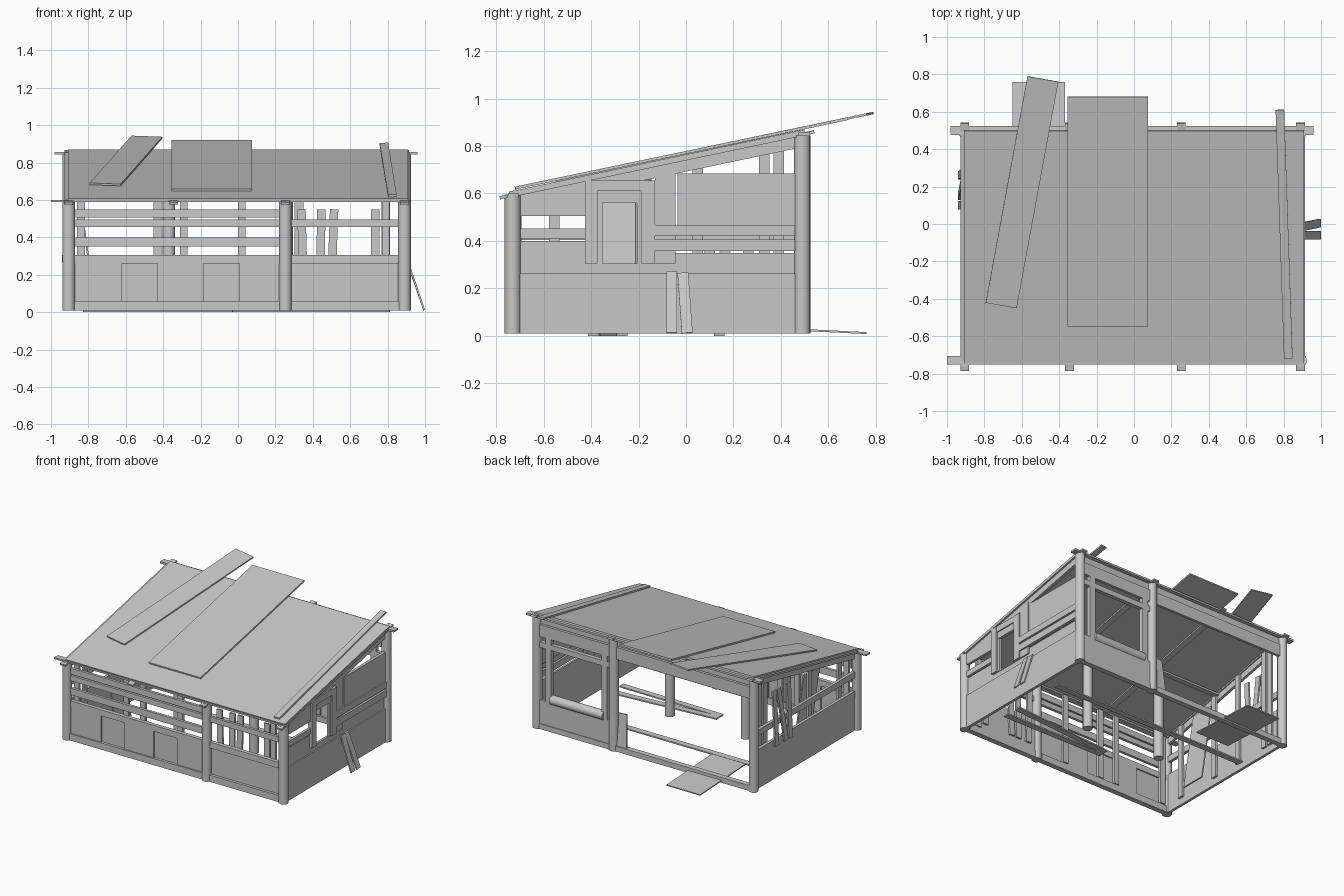
import bpy, bmesh, math
from mathutils import Vector, Matrix

if "Cube" in bpy.data.objects:
    bpy.data.objects.remove(bpy.data.objects["Cube"])

wood = bpy.data.materials.new("weathered grey wood")
wood.use_nodes = True
GREY = (0.58, 0.58, 0.58, 1)
wood.diffuse_color = GREY
wood.node_tree.nodes["Principled BSDF"].inputs["Base Color"].default_value = GREY

SLOPE = 0.21


def roof_z(y):
    return 0.602 + SLOPE * (y + 0.74)


def finish(name, bm):
    mesh = bpy.data.meshes.new(name)
    bm.to_mesh(mesh)
    bm.free()
    mesh.materials.append(wood)
    obj = bpy.data.objects.new(name, mesh)
    bpy.context.collection.objects.link(obj)
    return obj


def box(name, xs, ys, zs):
    bm = bmesh.new()
    size = [b - a for a, b in (xs, ys, zs)]
    mid = [(a + b) / 2 for a, b in (xs, ys, zs)]
    bmesh.ops.create_cube(bm, size=1, matrix=Matrix.Translation(mid) @ Matrix.Diagonal((*size, 1)))
    return finish(name, bm)


def plank(name, start, end, width, thick, across):
    """Board from start to end; its width runs roughly along 'across'."""
    a, b = Vector(start), Vector(end)
    along = (b - a).normalized()
    normal = along.cross(Vector(across)).normalized()
    side = normal.cross(along)
    frame = Matrix((along, side, normal)).transposed().to_4x4()
    bm = bmesh.new()
    bmesh.ops.create_cube(bm, size=1, matrix=Matrix.Translation((a + b) / 2) @ frame
                          @ Matrix.Diagonal(((b - a).length, width, thick, 1)))
    return finish(name, bm)


def pole(name, start, end, radius):
    a, b = Vector(start), Vector(end)
    turn = (b - a).to_track_quat('Z', 'Y').to_matrix().to_4x4()
    bm = bmesh.new()
    bmesh.ops.create_cone(bm, cap_ends=True, segments=16, radius1=radius, radius2=radius,
                          depth=(b - a).length, matrix=Matrix.Translation((a + b) / 2) @ turn)
    obj = finish(name, bm)
    bpy.context.view_layer.objects.active = obj
    obj.select_set(True)
    bpy.ops.object.shade_smooth_by_angle(angle=math.radians(40))
    obj.select_set(False)


def gable(name, x, y0, y1, z0=None):
    """Side board whose top edge follows the roof; without z0 the bottom follows it too."""
    bm = bmesh.new()
    top = [roof_z(y) - 0.01 for y in (y0, y1)]
    low = [t - 0.055 for t in top] if z0 is None else [z0, z0]
    corners = [(y0, low[0]), (y1, low[1]), (y1, top[1]), (y0, top[0])]
    face = bm.faces.new([bm.verts.new((x - 0.01, y, z)) for y, z in corners])
    new = bmesh.ops.extrude_face_region(bm, geom=[face])["geom"]
    bmesh.ops.translate(bm, vec=(0.02, 0, 0), verts=[v for v in new if isinstance(v, bmesh.types.BMVert)])
    bmesh.ops.recalc_face_normals(bm, faces=bm.faces)
    finish(name, bm)


# Round posts
for x in (-0.905, 0.253, 0.89):
    pole("front_post", (x, -0.73, 0.01), (x, -0.73, 0.595), 0.034)
    pole("back_post", (x, 0.49, 0.01), (x, 0.49, 0.845), 0.034)
for x in (-0.37, 0.26):
    pole("inner_post", (x, -0.18, 0.01), (x, -0.18, 0.7), 0.034)

# Roof sheet, rafters and end plates
plank("roof_sheet", (0, -0.745, roof_z(-0.745)), (0, 0.5, roof_z(0.5)), 1.82, 0.014, (1, 0, 0))
for x in (-0.905, -0.345, 0.253, 0.89):
    plank("rafter", (x, -0.785, roof_z(-0.785) - 0.011), (x, 0.54, roof_z(0.54) - 0.011), 0.046, 0.014, (1, 0, 0))
box("front_plate", (-1.0, 0.92), (-0.75, -0.705), (0.588, 0.6))
box("back_plate", (-0.98, 0.96), (0.475, 0.523), (0.843, 0.857))
box("middle_plate", (-0.9, 0.89), (-0.2, -0.16), (0.69, 0.705))

# Loose boards on the roof
plank("loose_roof_board", (-0.71, -0.435, 0.683), (-0.487, 0.775, 0.936), 0.168, 0.01, (1, 0, 0))
plank("wide_roof_board", (-0.14, -0.55, 0.654), (-0.14, 0.68, 0.915), 0.43, 0.012, (1, 0, 0))
plank("narrow_roof_board", (0.825, -0.72, 0.623), (0.78, 0.61, 0.9), 0.046, 0.012, (1, 0, 0))

# Front wall: sill, panels, rails and studs
for x0, x1 in ((-0.88, 0.225), (0.285, 0.865)):
    box("front_sill", (x0, x1), (-0.745, -0.705), (0.01, 0.06))
    box("front_cap_rail", (x0, x1), (-0.74, -0.71), (0.26, 0.305))
for i, (x0, x1) in enumerate(((-0.88, -0.62), (-0.62, -0.43), (-0.43, -0.185), (-0.185, 0.007),
                              (0.007, 0.225), (0.285, 0.865))):
    y = -0.735 + 0.01 * (i % 2)
    box("front_panel", (x0, x1), (y, y + 0.015), (0.055, 0.262))
for x1, z0, z1 in ((0.225, 0.35, 0.4), (0.865, 0.455, 0.495), (0.225, 0.505, 0.55)):
    box("front_rail", (-0.87, x1), (-0.74, -0.72), (z0, z1))
for x in (-0.84, -0.43, -0.29, 0.02, 0.79):
    box("front_stud", (x - 0.021, x + 0.021), (-0.715, -0.695), (0.06, 0.59))
for x, lean in ((0.345, -0.006), (0.442, 0.004), (0.506, 0.008), (0.733, 0.0)):
    plank("front_slat", (x - lean, -0.7, 0.1), (x + lean, -0.7, 0.55), 0.045, 0.014, (1, 0, 0))

# Side wall at +x: lower boards, window frame, hatch and rails
X = 0.89
box("side_lower_panel", (X - 0.01, X + 0.012), (-0.7, 0.46), (0.01, 0.262))
box("side_middle_panel", (X - 0.014, X + 0.002), (-0.7, -0.42), (0.26, 0.4))
box("side_middle_panel", (X - 0.014, X + 0.002), (-0.42, -0.13), (0.26, 0.305))
box("side_middle_panel", (X - 0.014, X + 0.002), (-0.13, 0.46), (0.26, 0.35))
box("side_rail", (X - 0.01, X + 0.01), (-0.7, -0.42), (0.41, 0.452))
gable("side_upper_panel", X, -0.7, -0.42, 0.505)
box("window_jamb", (X - 0.012, X + 0.022), (-0.425, -0.372), (0.305, 0.655))
box("window_jamb", (X - 0.012, X + 0.022), (-0.187, -0.13), (0.305, 0.655))
for y in (-0.362, -0.196):
    box("window_inner_trim", (X - 0.008, X + 0.008), (y - 0.01, y + 0.01), (0.305, 0.562))
box("window_lintel", (X - 0.01, X + 0.012), (-0.375, -0.185), (0.56, 0.61))
box("window_head", (X - 0.01, X + 0.02), (-0.375, -0.185), (0.61, 0.655))
box("tall_side_board", (X - 0.01, X + 0.012), (-0.13, -0.045), (0.305, 0.712))
box("side_hatch", (X - 0.01, X + 0.012), (-0.035, 0.46), (0.465, 0.685))
box("side_rail", (X, X + 0.022), (-0.13, 0.46), (0.42, 0.467))
box("side_rail", (X, X + 0.022), (-0.13, 0.46), (0.357, 0.407))
gable("side_top_board", X, -0.45, 0.47)
plank("leaning_plank", (0.995, -0.06, 0.012), (0.908, -0.06, 0.27), 0.046, 0.01, (0, 1, 0))
plank("leaning_plank", (0.995, 0.005, 0.012), (0.908, -0.013, 0.265), 0.046, 0.01, (0, 1, 0))

# Side wall at -x: panel, rails, studs and leaning boards
X = -0.9
box("far_lower_panel", (X - 0.01, X + 0.01), (-0.7, 0.46), (0.01, 0.262))
box("far_rail", (X - 0.012, X + 0.01), (-0.7, 0.46), (0.262, 0.305))
box("far_rail", (X - 0.012, X + 0.01), (-0.7, 0.46), (0.405, 0.45))
gable("far_top_board", X, -0.7, 0.47)
for y in (-0.555, -0.2, 0.05, 0.33, 0.39):
    box("far_stud", (X + 0.01, X + 0.026), (y - 0.022, y + 0.022), (0.06, roof_z(y) - 0.02))
for y, lean in ((0.1, 0.0), (0.185, 0.07), (0.265, 0.01)):
    plank("far_slat", (X - 0.035, y - lean / 2, 0.27), (X - 0.02, y + lean / 2, 0.68), 0.044, 0.012, (0, 1, 0))
plank("inner_leaning_board", (-0.76, -0.28, 0.012), (-0.845, -0.28, 0.6), 0.19, 0.01, (0, 1, 0))

# Back wall: sill, head boards, window bay and rolled cover
box("back_sill", (-0.88, 0.865), (0.47, 0.51), (0.01, 0.05))
box("back_head_board", (-0.88, 0.865), (0.485, 0.505), (0.7, 0.79))
box("back_top_board", (-0.88, 0.865), (0.475, 0.495), (0.795, 0.842))
box("bay_lower_panel", (0.28, 0.865), (0.485, 0.505), (0.05, 0.225))
box("bay_lintel", (0.28, 0.865), (0.475, 0.505), (0.62, 0.66))
for x in (0.325, 0.79):
    box("bay_stud", (x - 0.024, x + 0.024), (0.475, 0.505), (0.06, 0.71))
pole("rolled_cover", (0.33, 0.49, 0.245), (0.77, 0.49, 0.245), 0.034)
plank("propped_board", (0.19, 0.5, 0.03), (0.205, 0.475, 0.29), 0.1, 0.01, (1, 0, 0))

# Boards lying on the ground
plank("fallen_board", (-0.51, 0.22, 0.038), (-0.51, 0.76, 0.012), 0.28, 0.008, (1, 0, 0))
for start, end in (((0.81, -0.39), (-0.03, -0.38)), ((0.81, -0.27), (-0.03, -0.34)), ((0.81, 0.14), (-0.83, 0.14))):
    plank("ground_plank", (*start, 0.005), (*end, 0.005), 0.046, 0.01, (0, 1, 0))
